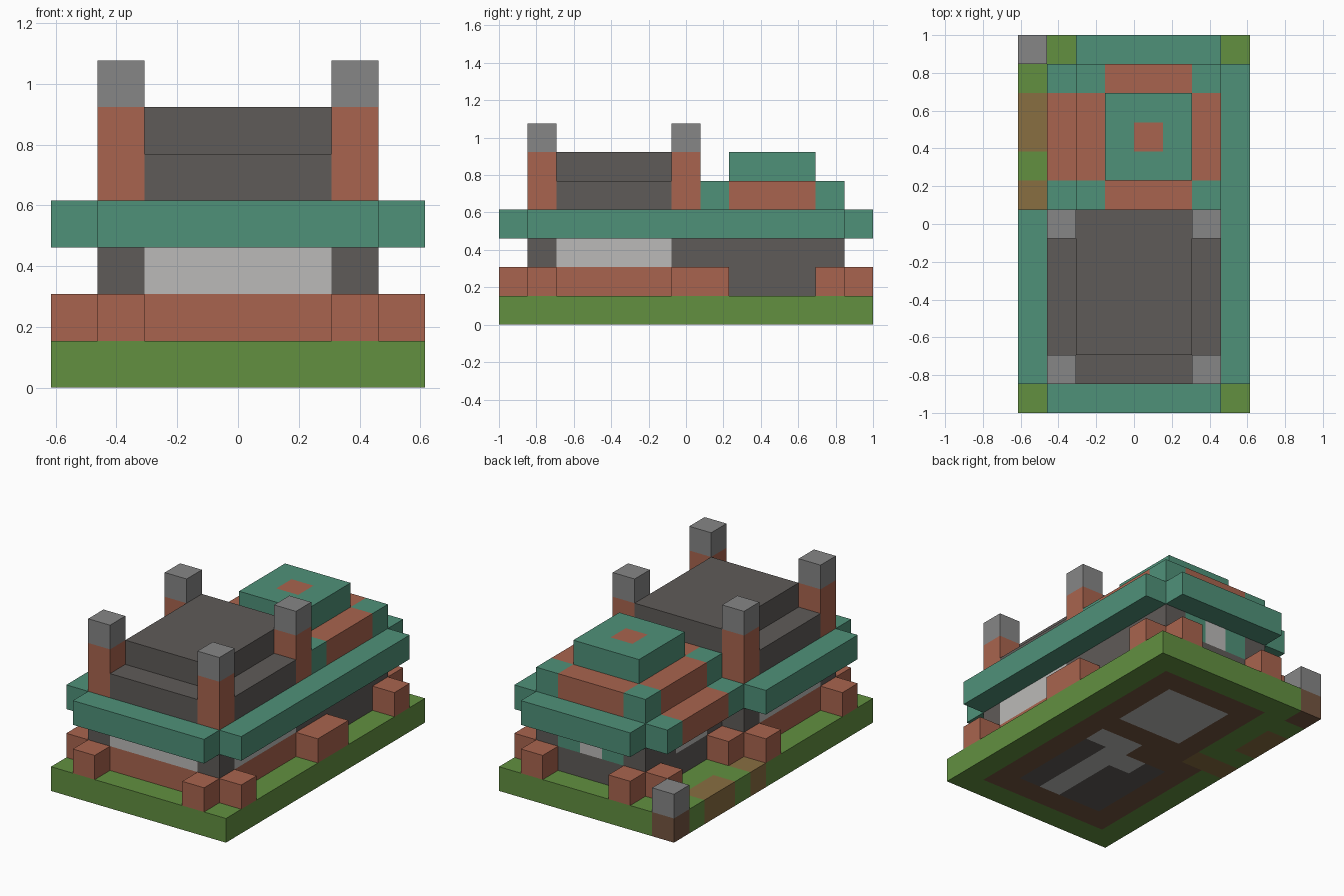
import bpy
import bmesh

if "Cube" in bpy.data.objects:
    bpy.data.objects.remove(bpy.data.objects["Cube"])

U = 2 / 13            # one block
NX, NY = 8, 13        # footprint in blocks


def lin(c):
    c /= 255
    return c / 12.92 if c <= 0.04045 else ((c + 0.055) / 1.055) ** 2.4


def material(name, rgb):
    m = bpy.data.materials.new(name)
    m.diffuse_color = (*[lin(c) for c in rgb], 1)
    m.use_nodes = True
    m.node_tree.nodes["Principled BSDF"].inputs["Base Color"].default_value = m.diffuse_color
    return m


grass = material("grass_green", (98, 144, 64))
brick = material("brick_red", (169, 100, 78))
teal = material("roof_teal", (79, 145, 121))
dark = material("dark_stone", (95, 91, 88))
grey = material("mid_grey", (134, 134, 134))
pale = material("pale_grey", (187, 186, 184))
path = material("path_brown", (137, 110, 65))
dirt = material("dirt_brown", (116, 85, 64))


def finish(name, bm, mats):
    bmesh.ops.recalc_face_normals(bm, faces=bm.faces)
    me = bpy.data.meshes.new(name)
    bm.to_mesh(me)
    bm.free()
    for m in mats:
        me.materials.append(m)
    ob = bpy.data.objects.new(name, me)
    bpy.context.collection.objects.link(ob)
    return ob


def blocks(name, mat, *boxes):
    """Boxes given as first and last block: x0, x1, y0, y1, z0, z1."""
    bm = bmesh.new()
    for x0, x1, y0, y1, z0, z1 in boxes:
        vs = bmesh.ops.create_cube(bm, size=1)["verts"]
        for v in vs:
            x = x1 + 1 if v.co.x > 0 else x0
            y = y1 + 1 if v.co.y > 0 else y0
            z = z1 + 1 if v.co.z > 0 else z0
            v.co = ((x - NX / 2) * U, (y - NY / 2) * U, z * U)
    return finish(name, bm, [mat])


def ground_colour(x, y):
    if x == 0:
        return 2 if y in (7, 9, 10) else 1 if y == 12 else 0
    if (x, y) == (1, 7):
        return 2
    if 3 <= x <= 5 and 8 <= y <= 10:                       # rear room floor
        return 4
    if (x in (4, 5) and y == 6) or (x == 4 and 2 <= y <= 5) or (x, y) == (3, 5):
        return 4                                           # front room walkway
    if 2 <= x <= 5 and 2 <= y <= 5:
        return 3
    front = 1 <= x <= 6 and 1 <= y <= 6
    rear = 2 <= x <= 6 and 7 <= y <= 11
    return 1 if front or rear else 0


# Ground slab, one face per block, coloured by position
bm = bmesh.new()
bmesh.ops.create_grid(bm, x_segments=NX, y_segments=NY, size=0.5)
for v in bm.verts:
    v.co = (v.co.x * NX * U, v.co.y * NY * U, 0)
ext = bmesh.ops.extrude_face_region(bm, geom=bm.faces[:], use_keep_orig=True)
for g in ext["geom"]:
    if isinstance(g, bmesh.types.BMVert):
        g.co.z = U
bmesh.ops.recalc_face_normals(bm, faces=bm.faces)
for f in bm.faces:
    c = f.calc_center_median() - f.normal * 0.02
    f.material_index = ground_colour(int(c.x / U + NX / 2), int(c.y / U + NY / 2))
finish("ground", bm, [grass, dirt, path, dark, pale])

# Corner post at the edge of the ground
blocks("corner_post", grey, (0, 0, 12, 12, 1, 1))

# Front room: brick footing, stone posts, windows between them
blocks("front_footing", brick, (1, 6, 1, 1, 1, 1), (1, 1, 2, 6, 1, 1),
       (6, 6, 2, 6, 1, 1), (2, 3, 6, 6, 1, 1))
blocks("front_posts", dark, *[(x, x, y, y, 2, 2) for x in (1, 6) for y in (1, 6)],
       (2, 3, 6, 6, 2, 2))
blocks("front_windows", pale, (2, 5, 1, 1, 2, 2),
       *[(x, x, 2, 5, 2, 2) for x in (1, 6)])

# Rear room walls and windows
blocks("rear_walls", dark, (6, 6, 7, 11, 1, 2), (2, 5, 11, 11, 1, 1),
       (2, 2, 11, 11, 2, 2), (2, 2, 7, 10, 1, 1), (2, 2, 7, 7, 2, 2),
       (2, 2, 10, 10, 2, 2))
blocks("rear_window", pale, (4, 4, 11, 11, 2, 2), (2, 2, 8, 9, 2, 2))
blocks("rear_shutters", teal, *[(x, x, 11, 11, 2, 2) for x in (3, 5)])

# Brick buttresses around the outside
spots = [(1, 0), (6, 0), (0, 1), (7, 1), (0, 6), (1, 7), (1, 11),
         (2, 12), (6, 12), (7, 11)]
blocks("buttresses", brick, *[(x, x, y, y, 1, 1) for x, y in spots],
       (7, 7, 6, 7, 1, 1))

# Eaves beams and the ceiling inside them
blocks("ceiling", dark, (1, 6, 1, 6, 3, 3), (2, 6, 7, 11, 3, 3))
blocks("eaves", teal, (1, 6, 0, 0, 3, 3), (0, 0, 1, 6, 3, 3),
       (7, 7, 1, 11, 3, 3), (2, 6, 12, 12, 3, 3),
       (1, 1, 7, 7, 3, 3), (1, 1, 11, 11, 3, 3))
blocks("eaves_inlay", brick, (1, 1, 8, 10, 3, 3))

# Front roof with four chimneys
blocks("front_roof_lower", dark, (2, 5, 1, 6, 4, 4),
       *[(x, x, 2, 5, 4, 4) for x in (1, 6)])
blocks("front_roof_upper", dark, (2, 5, 2, 6, 5, 5))
corners = [(x, y) for x in (1, 6) for y in (1, 6)]
blocks("chimneys", brick, *[(x, x, y, y, 4, 5) for x, y in corners])
blocks("chimney_caps", grey, *[(x, x, y, y, 6, 6) for x, y in corners])

# Rear stepped roof
blocks("rear_roof_corners", teal,
       *[(x, x, y, y, 4, 4) for x in (2, 6) for y in (7, 11)])
blocks("rear_roof_sides", brick, (3, 5, 7, 11, 4, 4),
       *[(x, x, 8, 10, 4, 4) for x in (2, 6)])
blocks("rear_roof_top", teal, (3, 5, 8, 8, 5, 5), (3, 5, 10, 10, 5, 5),
       (3, 3, 9, 9, 5, 5), (5, 5, 9, 9, 5, 5))
blocks("rear_roof_centre", brick, (4, 4, 9, 9, 5, 5))
